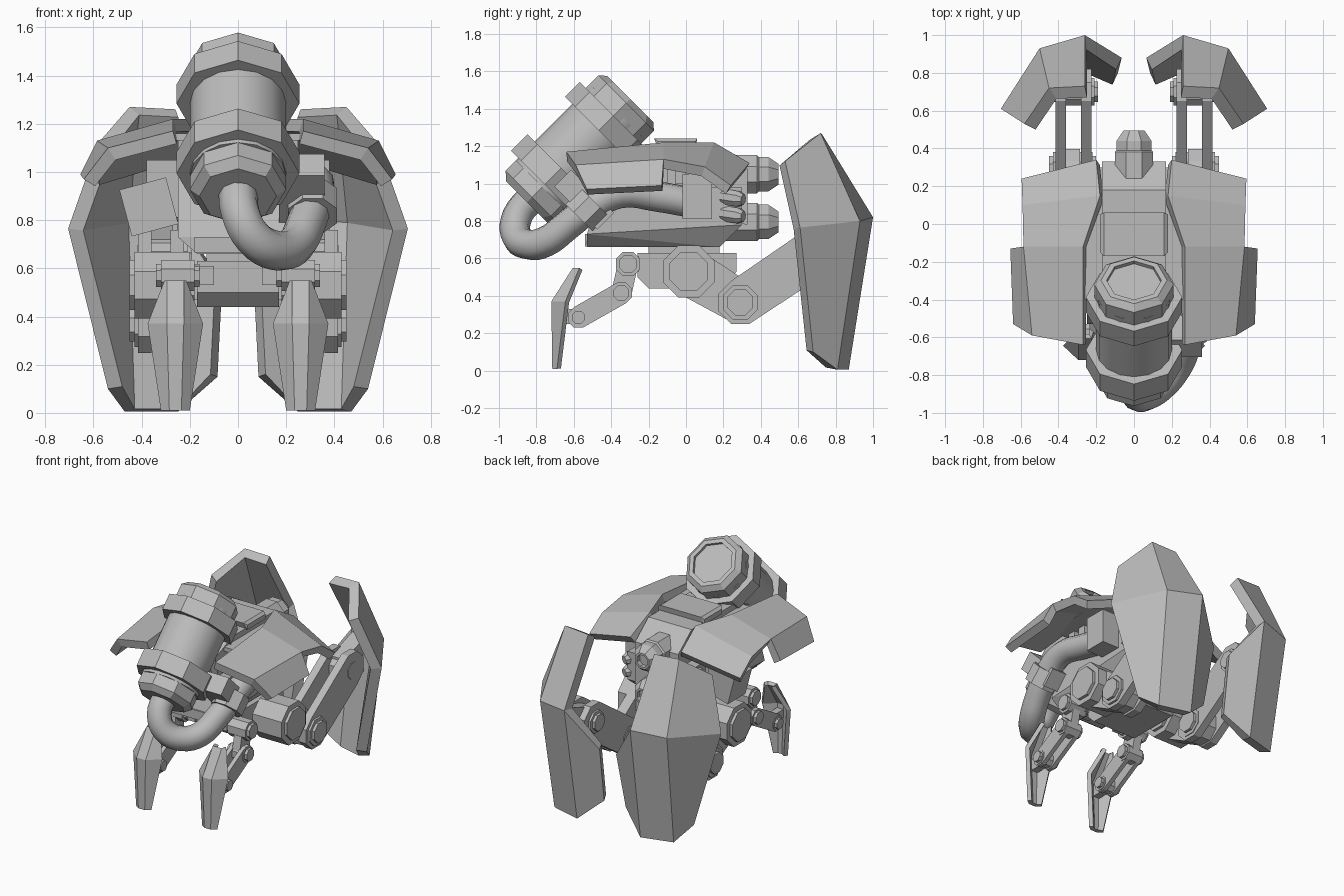
import bpy, bmesh, math
from mathutils import Vector, Matrix

if "Cube" in bpy.data.objects:
    bpy.data.objects.remove(bpy.data.objects["Cube"])

GREY = (0.5, 0.5, 0.5, 1)
mat = bpy.data.materials.new("plain grey")
mat.use_nodes = True
mat.diffuse_color = GREY
mat.node_tree.nodes["Principled BSDF"].inputs["Base Color"].default_value = GREY


def finish(name, bm, mirror=False, smooth=False):
    bmesh.ops.recalc_face_normals(bm, faces=bm.faces[:])
    me = bpy.data.meshes.new(name)
    bm.to_mesh(me)
    bm.free()
    ob = bpy.data.objects.new(name, me)
    bpy.context.collection.objects.link(ob)
    me.materials.append(mat)
    if smooth:
        bpy.ops.object.select_all(action='DESELECT')
        ob.select_set(True)
        bpy.context.view_layer.objects.active = ob
        bpy.ops.object.shade_smooth_by_angle(angle=math.radians(32))
    if mirror:
        ob.modifiers.new("Mirror", 'MIRROR').use_mirror_merge = False
    return ob


def hull(name, pts, mirror=False):
    """Convex solid around points."""
    bm = bmesh.new()
    for p in pts:
        bm.verts.new(p)
    bmesh.ops.convex_hull(bm, input=bm.verts[:])
    bmesh.ops.delete(bm, geom=[v for v in bm.verts if not v.link_faces], context='VERTS')
    bmesh.ops.dissolve_limit(bm, angle_limit=0.01, verts=bm.verts[:], edges=bm.edges[:])
    return finish(name, bm, mirror)


def box(name, lo, hi, mirror=False):
    return hull(name, [(x, y, z) for x in (lo[0], hi[0]) for y in (lo[1], hi[1])
                       for z in (lo[2], hi[2])], mirror)


def prism(name, profile, x0, x1, mirror=False):
    """Convex side profile (y, z) extruded across x."""
    return hull(name, [(x, y, z) for x in (x0, x1) for y, z in profile], mirror)


def lathe(name, origin, axis, profile, sides=8, turn=0.0, mirror=False, smooth=False):
    """Profile of (radius, distance) spun round an axis."""
    d = Vector(axis).normalized()
    u = Vector((0, 1, 0)) if abs(d.x) > 0.9 else Vector((1, 0, 0))
    u = (u - d * u.dot(d)).normalized()
    w = d.cross(u)
    bm = bmesh.new()
    rings = []
    for r, s in profile:
        ring = []
        for i in range(sides):
            a = math.tau * (i + turn) / sides
            ring.append(bm.verts.new(Vector(origin) + d * s + (u * math.cos(a) + w * math.sin(a)) * r))
        rings.append(ring)
    for a, b in zip(rings, rings[1:]):
        for i in range(sides):
            j = (i + 1) % sides
            bm.faces.new((a[i], a[j], b[j], b[i]))
    bm.faces.new(rings[0])
    bm.faces.new(rings[-1])
    return finish(name, bm, mirror, smooth)


def joint(name, y, z, r, x0, x1):
    """Eight-sided pivot across x with stepped end caps."""
    lathe(name, (0, y, z), (1, 0, 0),
          [(r * .75, x0 - .02), (r * .75, x0), (r, x0), (r, x1), (r * .75, x1), (r * .75, x1 + .02)],
          8, 0.5, True)


def link(name, a, ra, b, rb, x0, x1):
    """Flat arm with rounded ends between two pivots in the y-z plane."""
    pts = []
    for (y, z), r in ((a, ra), (b, rb)):
        pts += [(y + r * math.cos(math.tau * (i + .5) / 8), z + r * math.sin(math.tau * (i + .5) / 8))
                for i in range(8)]
    prism(name, pts, x0, x1, True)


def panel(name, verts, faces, thick, outward):
    """Mirrored armour plate thickened inward."""
    bm = bmesh.new()
    vs = [bm.verts.new(v) for v in verts]
    for f in faces:
        bm.faces.new([vs[int(c, 16)] for c in f])
    ob = finish(name, bm)
    if sum((p.normal * p.area for p in ob.data.polygons), Vector()).dot(Vector(outward)) < 0:
        ob.data.flip_normals()
    m = ob.modifiers.new("Thickness", 'SOLIDIFY')
    m.thickness, m.offset, m.use_even_offset = thick, -1, True
    ob.modifiers.new("Mirror", 'MIRROR').use_mirror_merge = False
    return ob


# Tilted tank
TANK, UP = (0, -.875, .875), (0, 1, 1)
lathe("tank_body", TANK, UP, [(.2, .15), (.2, .72)], 16, 0, smooth=True)
lathe("tank_nose", TANK, UP, [(.16, .036), (.2, .074), (.2, .18)])
lathe("tank_lower_band", TANK, UP, [(.255, .169), (.255, .294)])
lathe("tank_upper_band", TANK, UP, [(.255, .578), (.255, .69)])
lathe("tank_cap", TANK, UP, [(.21, .6), (.21, .785), (.175, .816), (.145, .816), (.145, .795)])

# Hose from tank to side socket
cu = bpy.data.curves.new("hose", 'CURVE')
cu.dimensions, cu.bevel_depth, cu.bevel_resolution, cu.resolution_u = '3D', .082, 3, 4
cu.use_fill_caps = True
path = [(0, -.83, .92), (.01, -.9, .83), (.06, -.91, .73), (.15, -.85, .675), (.23, -.75, .69),
        (.28, -.63, .78), (.31, -.5, .88), (.32, -.35, .95), (.3, -.15, .93), (.28, .02, .9)]
sp = cu.splines.new('BEZIER')
sp.bezier_points.add(len(path) - 1)
for bp, p in zip(sp.bezier_points, path):
    bp.co = p
    bp.handle_left_type = bp.handle_right_type = 'AUTO'
cu.materials.append(mat)
hose = bpy.data.objects.new("hose", cu)
bpy.context.collection.objects.link(hose)
lathe("hose_clamp", (.31, -.53, .86), (0, 1, 1), [(.11, -.06), (.11, .06)], 8, 0.5)
hull("clamp_bracket", [(x, -.53 + a + b, .9 - a + b) for x in (.17, .36)
                       for a in (-.13, .1) for b in (-.045, .045)])

# Body
hull("lower_hull", [(s * x, y, z) for s in (1, -1) for x, y, z in
     ((.25, -.53, .73), (.25, -.45, .98), (.25, .3, .78), (.25, .3, .98), (.17, -.53, .66),
      (.17, .18, .66))])
prism("upper_hull", [(-.45, .9), (-.5, 1.12), (-.3, 1.2), (.18, 1.2), (.33, 1.08), (.33, .78)], -.17, .17)
box("front_keel", (-.18, -.54, .665), (.18, -.3, .73))
prism("pelvis", [(-.26, .63), (.27, .63), (.27, .53), (.18, .44), (-.2, .44), (-.26, .5)], -.17, .17)
box("waist", (-.13, -.2, .6), (.13, .18, .7))
hull("top_plate", [(s * x, y, z) for s in (1, -1) for x, y, z in
     ((.18, -.15, 1.19), (.18, .05, 1.19), (.16, -.17, 1.24), (.16, .06, 1.24), (.18, -.15, 1.225), (.18, .05, 1.225))])
prism("tank_mount", [(-.6, .95), (-.42, 1.25), (-.25, 1.18), (-.25, .9)], -.12, .12)
for i in range(4):
    y = -.36 + i * .1
    box("side_rib", (.16, y, 1.0), (.25, y + .06, 1.13), True)
box("shell_hinge", (.15, -.4, 1.13), (.36, .1, 1.16), True)
box("side_socket", (.2, -.02, .81), (.38, .14, 1.05), True)
tilted = box("tilted_pack", (-.1, -.1, -.1), (.1, .1, .1))
tilted.matrix_world = Matrix.Translation((-.37, .06, .855)) @ Matrix.Rotation(math.radians(-15), 4, 'Y')

# Rear thrusters and small exhausts
for z in (1.05, .795):
    lathe("thruster", (0, .15, z), (0, 1, 0),
          [(.11, 0), (.11, .23), (.1, .24), (.1, .29), (.06, .345), (.045, .345), (.045, .31)], 8, 0.5)
for z in (.93, .84):
    lathe("small_exhaust", (.22, .2, z), (.5, 1, -.15), [(.045, 0), (.045, .09), (.03, .12)], 8, 0.5, True)

# Back shells
panel("back_shell",
      [(.27, -.64, 1.17), (.54, -.59, 1.1), (.64, -.53, .97),
       (.27, -.12, 1.22), (.585, -.12, 1.13), (.655, -.13, .99),
       (.18, .15, 1.22), (.59, .1, 1.09), (.2, .34, 1.11), (.595, .24, .99)],
      ["0143", "1254", "3476", "6798"], .055, (.3, 0, 1))

# Hind leg armour
panel("hind_armour",
      [(.26, .73, 1.26), (.26, 1.0, .82), (.25, .87, .005),
       (.45, .72, 1.27), (.5, .93, .8), (.47, .81, .005),
       (.58, .53, 1.12), (.705, .61, .765), (.54, .68, .1),
       (.065, .88, .55), (.085, .8, .15)],
      ["0143", "1254", "3476", "4587", "19a2"], .07, (.2, 1, 0))

# Hind legs
HIP, KNEE, ANKLE = (.015, .53), (.29, .365), (.7, .64)
joint("hip_joint", *HIP, .15, .2, .43)
box("hip_axle", (.1, -.05, .47), (.22, .08, .6), True)
link("thigh", HIP, .13, KNEE, .115, .285, .36)
joint("knee_joint", *KNEE, .1, .22, .43)
for x in (.225, .36):
    link("shin_plate", KNEE, .125, ANKLE, .13, x, x + .055)
joint("ankle_joint", *ANKLE, .08, .21, .4)
hull("armour_bracket", [(x, y, z) for x in (.27, .38) for y, z in
     ((.66, .58), (.66, .72), (.9, .55), (.9, .8))], True)

# Fore legs
SHOULDER, ELBOW, WRIST = (-.31, .57), (-.345, .415), (-.575, .285)
joint("shoulder_joint", *SHOULDER, .07, .18, .32)
box("shoulder_axle", (.1, -.34, .53), (.2, -.25, .61), True)
link("upper_arm", SHOULDER, .055, ELBOW, .055, .23, .29)
joint("elbow_joint", *ELBOW, .06, .2, .32)
for x in (.205, .285):
    link("forearm_plate", ELBOW, .06, WRIST, .06, x, x + .03)
joint("wrist_joint", *WRIST, .05, .2, .32)
box("claw_bracket", (.235, -.69, .25), (.285, -.57, .33), True)
claw = []
for z, yc, ys, c, s in ((.55, -.605, -.57, .035, .045), (.37, -.72, -.645, .035, .115), (.01, -.715, -.69, .025, .06)):
    claw += [(.26 - s, ys, z), (.26 - c, yc, z), (.26 + c, yc, z), (.26 + s, ys, z)]
panel("claw", claw, ["0154", "1265", "2376", "4598", "56a9", "67ba"], .028, (0, -1, 0))
